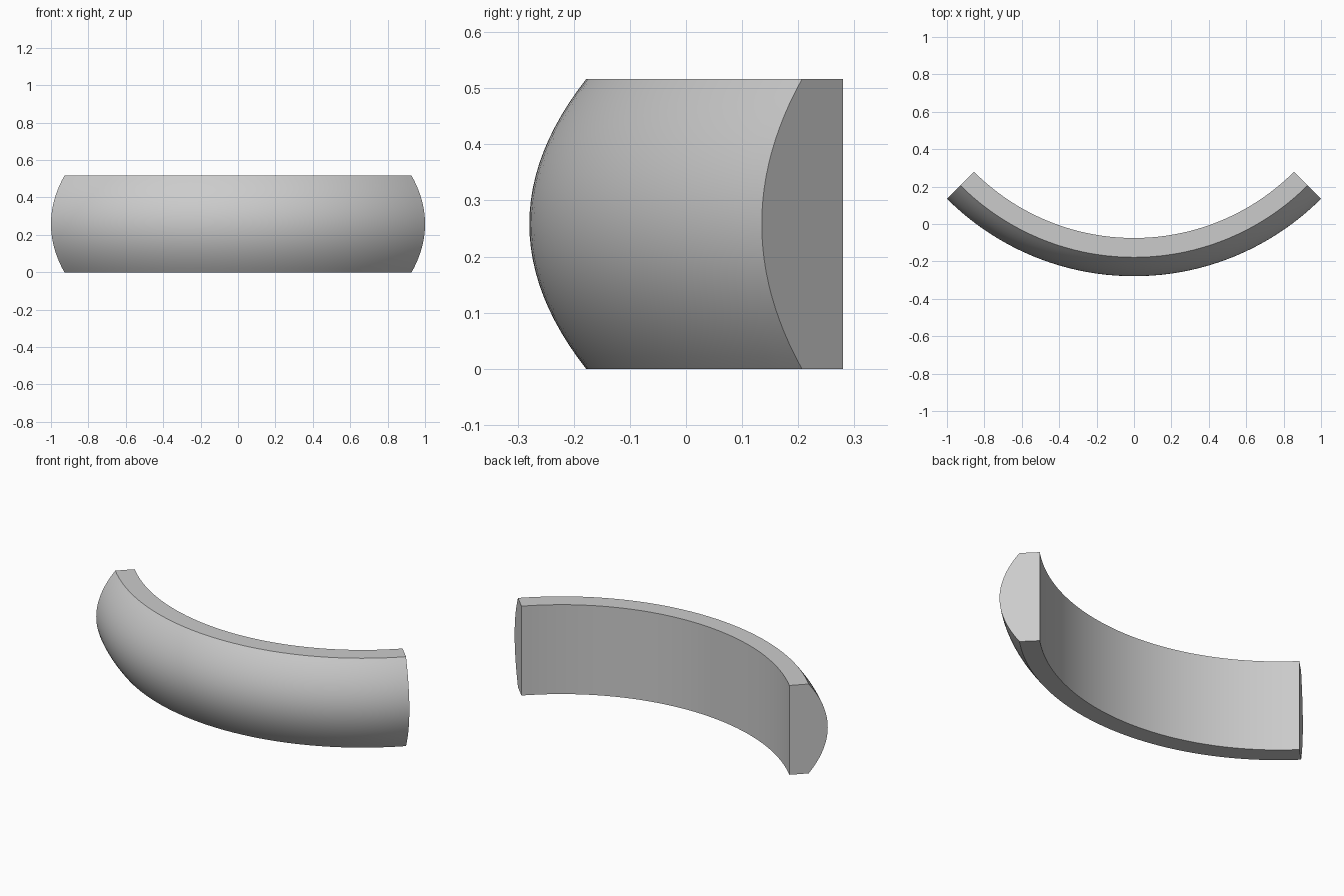
import bpy, bmesh, math

if "Cube" in bpy.data.objects:
    bpy.data.objects.remove(bpy.data.objects["Cube"])

R_IN, R_EDGE, R_OUT = 1.21, 1.313, math.sqrt(2)   # inner wall, rim edge, bulge
H = 0.516
CY = 1.135                                        # centre of the arc
SWEEP = math.radians(90)
STEPS, ROWS = 44, 24

# Cross-section: straight inner wall, bulged outer face
profile = [(R_IN, H), (R_IN, 0)]
for i in range(ROWS + 1):
    t = i / ROWS * 2 - 1
    profile.append((R_OUT - (R_OUT - R_EDGE) * t * t, H * i / ROWS))

# Sweep the section through a quarter turn
bm = bmesh.new()
rings = []
for s in range(STEPS + 1):
    a = SWEEP * (s / STEPS - 0.5)
    rings.append([bm.verts.new((r * math.sin(a), CY - r * math.cos(a), z))
                  for r, z in profile])
n = len(profile)
for a, b in zip(rings, rings[1:]):
    for i in range(n):
        j = (i + 1) % n
        bm.faces.new((a[i], a[j], b[j], b[i]))

# Flat end caps
bm.faces.new(rings[0])
bm.faces.new(rings[-1])
bmesh.ops.recalc_face_normals(bm, faces=bm.faces[:])

mesh = bpy.data.meshes.new("curved_segment")
bm.to_mesh(mesh)
bm.free()
obj = bpy.data.objects.new("curved_segment", mesh)
bpy.context.collection.objects.link(obj)
bpy.context.view_layer.objects.active = obj
obj.select_set(True)
bpy.ops.object.shade_smooth_by_angle(angle=math.radians(30))
